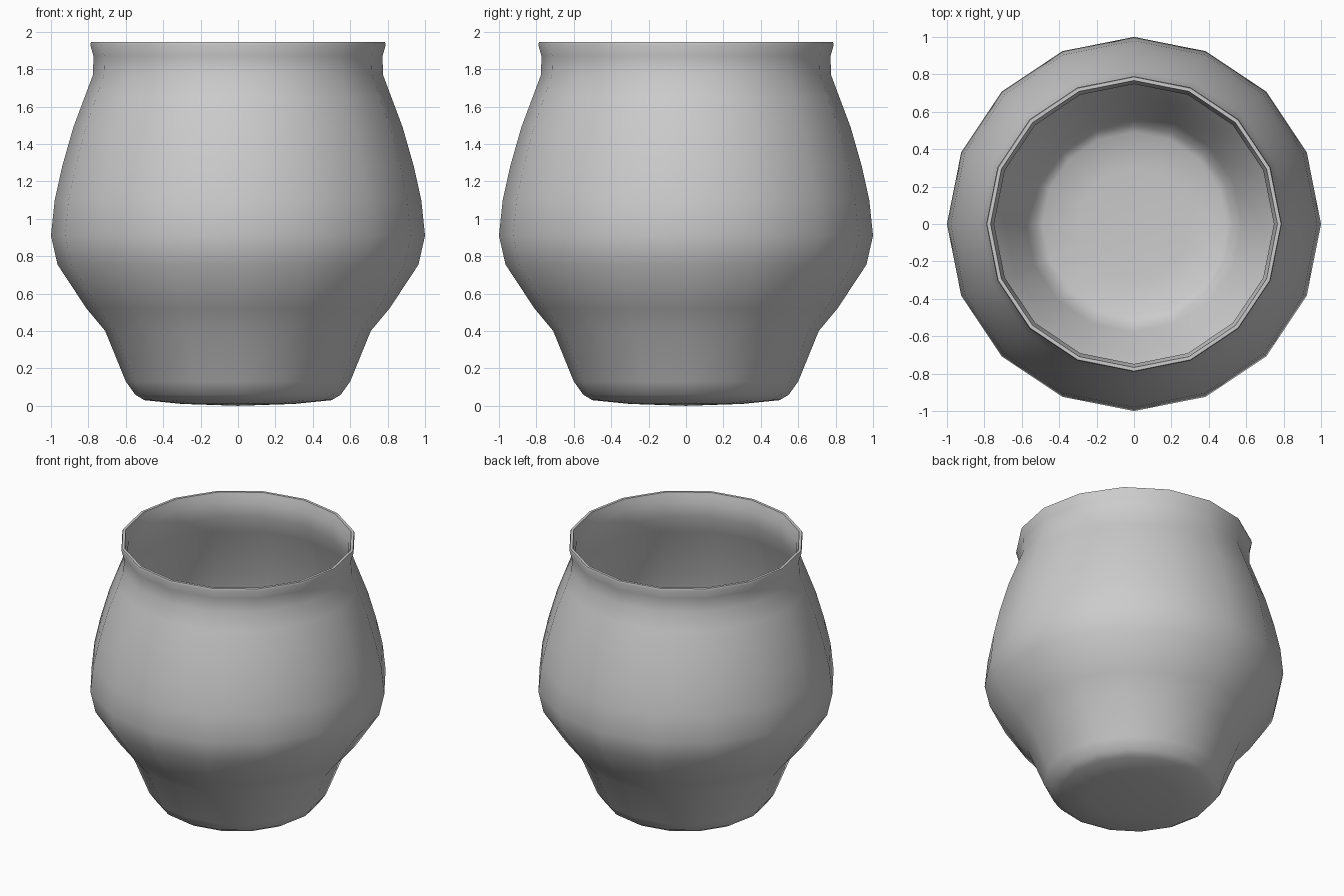
import bpy
import math

if "Cube" in bpy.data.objects:
    bpy.data.objects.remove(bpy.data.objects["Cube"])

SIDES = 16

# Outer wall from base to lip, then inner wall back down to the floor (radius, height)
outer = [(0.30, 0.01), (0.50, 0.03), (0.55, 0.06), (0.60, 0.13), (0.71, 0.40),
         (0.81, 0.52), (0.965, 0.755), (1.0, 0.91), (0.98, 1.10), (0.94, 1.28),
         (0.88, 1.49), (0.82, 1.65), (0.775, 1.77), (0.773, 1.87), (0.79, 1.93),
         (0.786, 1.945)]
inner = [(0.767, 1.945), (0.763, 1.925), (0.748, 1.87), (0.75, 1.765), (0.795, 1.64),
         (0.855, 1.48), (0.915, 1.27), (0.955, 1.095), (0.974, 0.915), (0.94, 0.77),
         (0.79, 0.54), (0.688, 0.412), (0.577, 0.14), (0.53, 0.08), (0.49, 0.056),
         (0.30, 0.04)]


def lathe(name, profile, z_start, z_end):
    """Turn a profile around z and close both ends with a centre point."""
    verts, faces = [], []
    for r, z in profile:
        for i in range(SIDES):
            a = 2 * math.pi * i / SIDES
            verts.append((r * math.cos(a), r * math.sin(a), z))
    first, last = len(verts), len(verts) + 1
    verts += [(0, 0, z_start), (0, 0, z_end)]
    top = (len(profile) - 1) * SIDES
    for i in range(SIDES):
        j = (i + 1) % SIDES
        for k in range(len(profile) - 1):
            a, b = k * SIDES, (k + 1) * SIDES
            faces.append((a + i, a + j, b + j, b + i))
        faces.append((first, j, i))
        faces.append((last, top + i, top + j))
    mesh = bpy.data.meshes.new(name)
    mesh.from_pydata(verts, [], faces)
    mesh.update()
    obj = bpy.data.objects.new(name, mesh)
    bpy.context.collection.objects.link(obj)
    return obj


# Hollow pot with thin wall and flared lip
pot = lathe("pot", outer + inner, 0.0, 0.035)
bpy.context.view_layer.objects.active = pot
pot.select_set(True)
bpy.ops.object.shade_smooth_by_angle(angle=math.radians(50))
